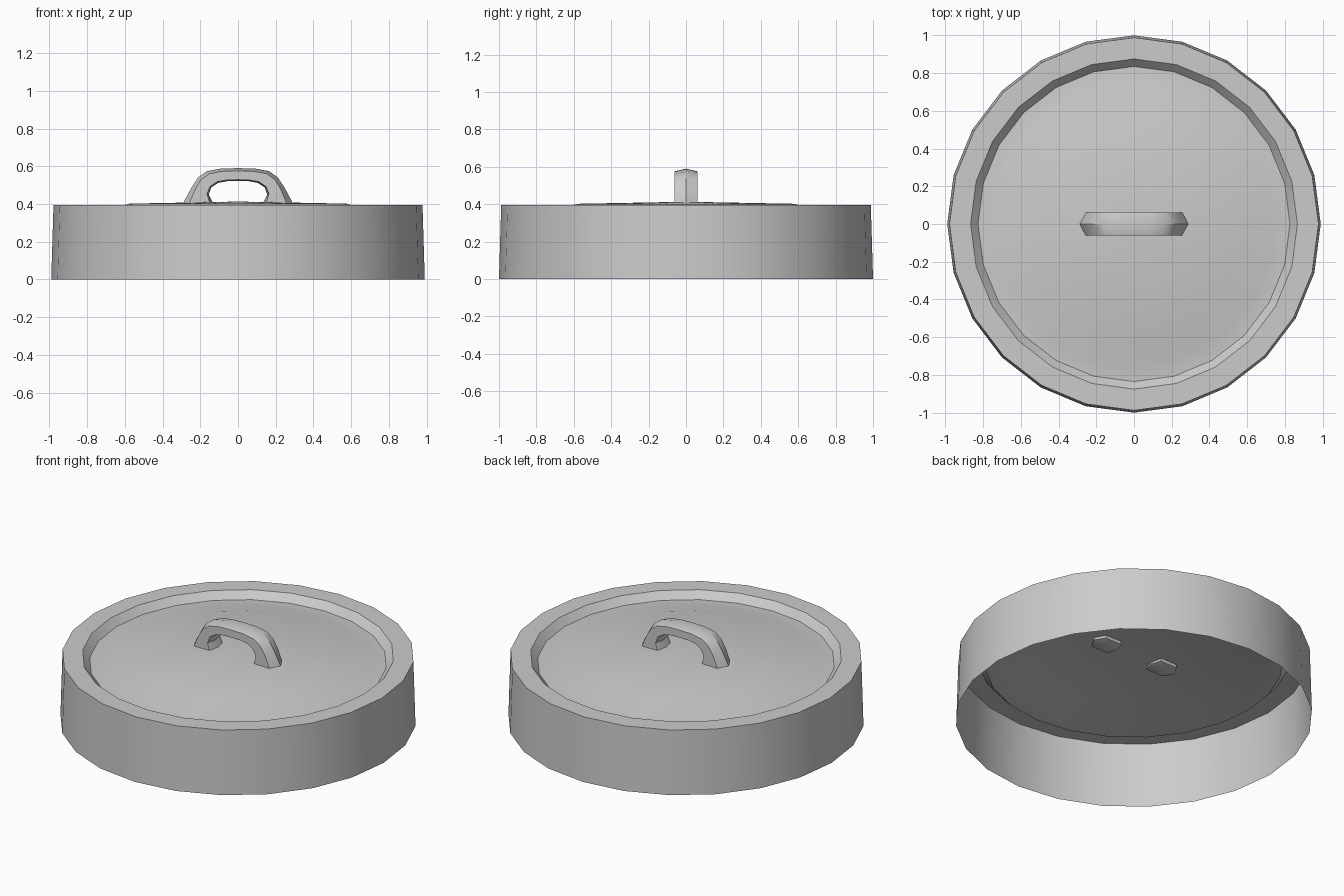
import bpy, bmesh, math

cube = bpy.data.objects.get("Cube")
if cube:
    bpy.data.objects.remove(cube, do_unlink=True)

SIDES = 24

grey = bpy.data.materials.new("plain grey")
grey.use_nodes = True
COLOUR = (0.6, 0.6, 0.6, 1)
grey.diffuse_color = COLOUR
grey.node_tree.nodes["Principled BSDF"].inputs["Base Color"].default_value = COLOUR


def finish(name, bm):
    """Turn a bmesh into a smooth-shaded object with sharp creases."""
    bmesh.ops.recalc_face_normals(bm, faces=bm.faces)
    mesh = bpy.data.meshes.new(name)
    bm.to_mesh(mesh)
    bm.free()
    mesh.materials.append(grey)
    obj = bpy.data.objects.new(name, mesh)
    bpy.context.collection.objects.link(obj)
    bpy.ops.object.select_all(action="DESELECT")
    obj.select_set(True)
    bpy.context.view_layer.objects.active = obj
    bpy.ops.object.shade_smooth_by_angle(angle=math.radians(32))
    return obj


def bridge(bm, a, b):
    """Join two closed rings of vertices with quads."""
    for i in range(len(a)):
        j = (i + 1) % len(a)
        bm.faces.new((a[i], a[j], b[j], b[i]))


def fan(bm, ring, point):
    tip = bm.verts.new(point)
    for i in range(len(ring)):
        bm.faces.new((ring[i], ring[(i + 1) % len(ring)], tip))


# Lid: open skirt, flat rim, sunken groove and slightly raised middle
profile = [(1.0, 0), (0.988, 0.395), (0.875, 0.395), (0.835, 0.352),
           (0.75, 0.356), (0.58, 0.402)]
bm = bmesh.new()
rings = []
for r, z in profile:
    angles = [2 * math.pi * i / SIDES for i in range(SIDES)]
    rings.append([bm.verts.new((0.99 * r * math.cos(a), r * math.sin(a), z))
                  for a in angles])
for a, b in zip(rings, rings[1:]):
    bridge(bm, a, b)
fan(bm, rings[-1], (0, 0, 0.413))
lid = finish("lid", bm)
# the lid is an open sheet: make the rim face upward
rim = max(lid.data.polygons, key=lambda p: abs(p.normal.z))
if rim.normal.z < 0:
    lid.data.flip_normals()

# Handle: ridged arch, given as outer and inner (x, z) for one half
half = [((0.295, 0.39), (0.125, 0.39)), ((0.283, 0.42), (0.14, 0.42)),
        ((0.245, 0.49), (0.155, 0.45)), ((0.212, 0.54), (0.142, 0.487)),
        ((0.165, 0.574), (0.105, 0.512)), ((0.09, 0.588), (0.055, 0.521))]
other = [((-ox, oz), (-ix, iz)) for (ox, oz), (ix, iz) in reversed(half)]
stations = half + [((0, 0.59), (0, 0.522))] + other
# six-sided section: fraction from outer to inner, and y
section = [(0, 0), (0.22, 0.062), (0.9, 0.062), (1, 0), (0.9, -0.062), (0.22, -0.062)]
bm = bmesh.new()
rings = []
for (ox, oz), (ix, iz) in stations:
    rings.append([bm.verts.new((ox + (ix - ox) * t, y, oz + (iz - oz) * t))
                  for t, y in section])
for a, b in zip(rings, rings[1:]):
    bridge(bm, a, b)
# blunt pointed feet below the lid
fan(bm, rings[0], (0.21, 0, 0.365))
fan(bm, rings[-1], (-0.21, 0, 0.365))
finish("handle", bm)
